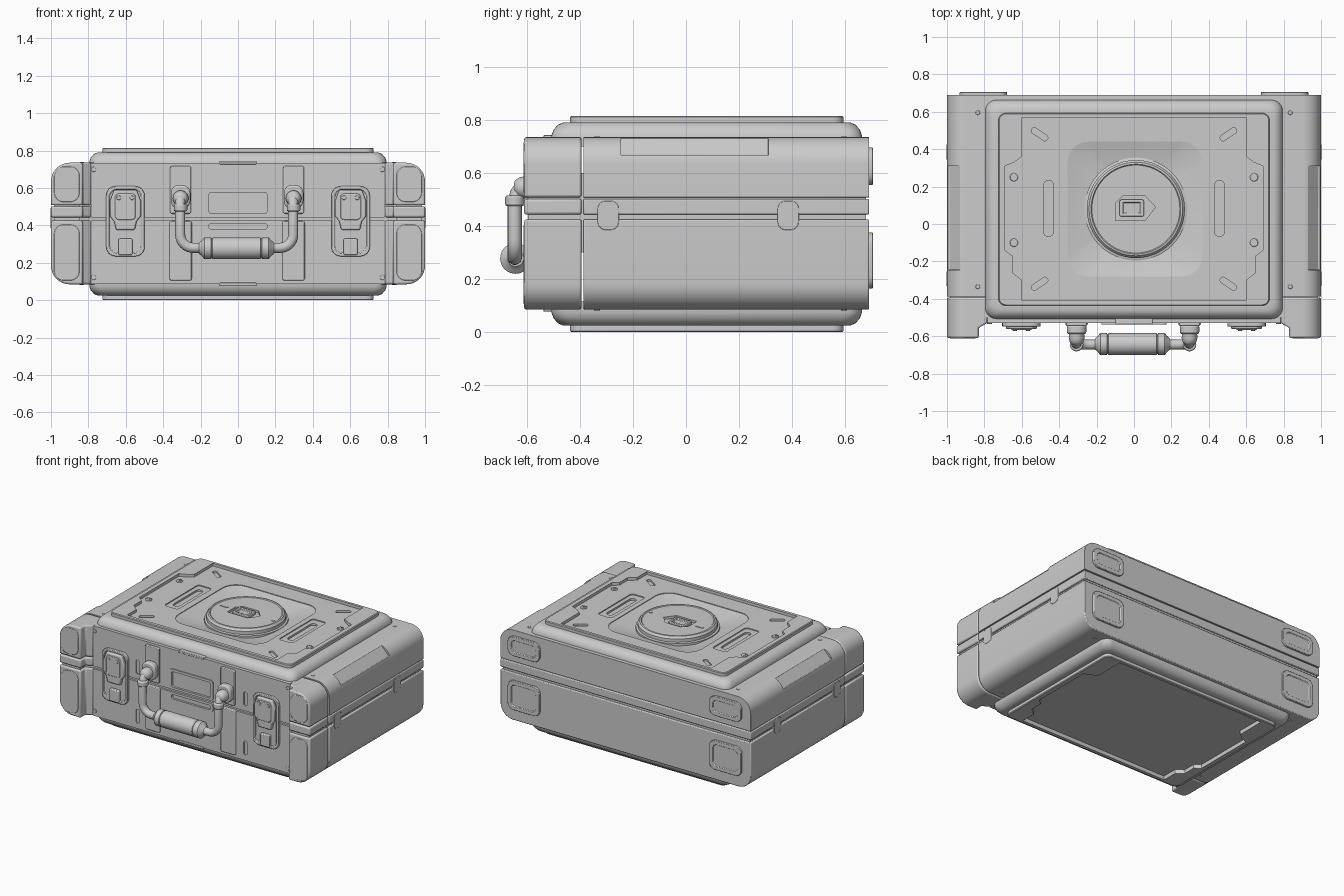
import bpy, bmesh
from math import sin, cos, pi, atan2, hypot

if "Cube" in bpy.data.objects:
    bpy.data.objects.remove(bpy.data.objects["Cube"])


# ---------- helpers ----------
def rrect(cx, cy, w, h, r, n=6):
    """Rounded rectangle, counter-clockwise points."""
    pts = []
    for i, (sx, sy) in enumerate([(1, 1), (-1, 1), (-1, -1), (1, -1)]):
        for k in range(n + 1):
            a = pi / 2 * (i + k / n)
            pts.append((cx + sx * (w / 2 - r) + r * cos(a), cy + sy * (h / 2 - r) + r * sin(a)))
    return pts


def circle(cx, cy, r, n=32):
    return [(cx + r * cos(2 * pi * k / n), cy + r * sin(2 * pi * k / n)) for k in range(n)]


def turn(pts, cx, cy, a):
    return [(cx + x * cos(a) - y * sin(a), cy + x * sin(a) + y * cos(a)) for x, y in pts]


def loft(name, rings, axis='z', bevel=0, seg=2):
    """Skin a stack of (points, level) rings and cap both ends."""
    place = {'z': lambda u, v, w: (u, v, w), 'y': lambda u, v, w: (u, w, v),
             'x': lambda u, v, w: (w, u, v)}[axis]
    bm = bmesh.new()
    rows = [[bm.verts.new(place(u, v, w)) for u, v in pts] for pts, w in rings]
    for a, b in zip(rows, rows[1:]):
        for i in range(len(a)):
            j = (i + 1) % len(a)
            bm.faces.new((a[i], a[j], b[j], b[i]))
    bm.faces.new(rows[0])
    bm.faces.new(rows[-1])
    bmesh.ops.recalc_face_normals(bm, faces=bm.faces)
    me = bpy.data.meshes.new(name)
    bm.to_mesh(me)
    bm.free()
    ob = bpy.data.objects.new(name, me)
    bpy.context.collection.objects.link(ob)
    if bevel:
        add_bevel(ob, bevel, seg)
    return ob


def prism(name, pts, a, b, axis='z', bevel=0, seg=2):
    return loft(name, [(pts, a), (pts, b)], axis, bevel, seg)


def add_bevel(ob, w, seg=2):
    m = ob.modifiers.new("Bevel", 'BEVEL')
    m.width, m.segments, m.limit_method, m.angle_limit = w, seg, 'ANGLE', 0.7


def cut(ob, cutter):
    m = ob.modifiers.new("Cut", 'BOOLEAN')
    m.operation, m.solver, m.object = 'DIFFERENCE', 'EXACT', cutter
    bpy.context.view_layer.objects.active = ob
    bpy.ops.object.modifier_apply(modifier=m.name)
    bpy.data.objects.remove(cutter)


def mirrored(pts):
    """Complete a right-half outline across x = 0."""
    return pts + [(-x, y) for x, y in reversed(pts)]


# ---------- shells: lower tray, lid rim, lid ----------
def side_arc(z, s, r=0.1, n=8):
    """Right-hand rounded corner; s=1 top, s=-1 bottom."""
    return [(1 - r + r * cos(pi / 2 * k / n), z - s * r + s * r * sin(pi / 2 * k / n)) for k in range(n + 1)]


shells = {"lower_tray": mirrored([(1, .425)] + side_arc(.085, -1)),
          "lid_rim": mirrored([(1, .443), (1, .502)]),
          "lid": mirrored([(1, .508)] + side_arc(.735, 1))}
front_gap = mirrored([(.83, -.7), (.83, -.555), (.785, -.53), (.785, -.505)])
for name, prof in shells.items():
    main = prism(name, prof, -.387, .69, 'y')
    bumper = prism(name + "_bumpers", prof, -.61, -.393, 'y')
    cut(bumper, prism("cutter", front_gap, -.1, 1))
    if name == "lid":  # grip recesses on the upper side edges
        for s in (1, -1):
            rec = [(.93, .8), (.93, .728), (.985, .668), (1.1, .66), (1.1, .8)]
            cut(main, prism("cutter", [(s * x, z) for x, z in rec], -.245, .31, 'y'))
    add_bevel(main, .006)
    add_bevel(bumper, .009)
core = mirrored([(.985, .678), (.985, -.595), (.845, -.595), (.845, -.54), (.78, -.515)])
prism("seam_core", core, .3, .6)

# ---------- top and bottom raised platforms ----------
cy = .078
tray_half = [(.6, .57), (.6, .36), (.64, .33), (.69, .31), (.69, -.14), (.65, -.17),
             (.65, -.26), (.6, -.3), (.6, -.41)]


def platform(name, zf, depth):
    steps = [(1.59, 1.17, .06, .70), (1.59, 1.17, .06, .74), (1.575, 1.155, .06, .762),
             (1.54, 1.12, .055, .782), (1.50, 1.08, .05, .79), (1.45, 1.03, .04, .79),
             (1.45, 1.03, .04, .81), (1.44, 1.02, .035, .815)]
    ob = loft(name, [(rrect(0, cy, w, h, r), zf(z)) for w, h, r, z in steps])
    cut(ob, prism("cutter", mirrored(tray_half), zf(.815 - depth), zf(.9)))
    return ob


bottom = platform("bottom_platform", lambda z: .815 - z, .028)
top = platform("top_platform", lambda z: z, .02)

# dial pocket: rounded square running down to a circle
sq = rrect(0, 0, .72, .72, .11)
ring = [(.285 * x / hypot(x, y), .285 * y / hypot(x, y)) for x, y in sq]
shift = lambda pts, k=1: [(k * x + .005, k * y + .08) for x, y in pts]
cut(top, loft("cutter", [(shift(ring), .752), (shift(sq), .79), (shift(sq), .84)]))

# slots in the top panel
for s in (1, -1):
    cut(top, prism("cutter", rrect(s * .457, .083, .11, .39, .02), .788, .85))
    cut(top, prism("cutter", rrect(s * .457, .083, .05, .3, .024), .775, .84))
    for y, a in ((.48, .6), (-.32, -.6)):
        slot = turn(rrect(0, 0, .1, .032, .015), s * .505, y, s * a)
        cut(top, prism("cutter", slot, .782, .84))
    for y in (.25, -.1):
        prism("panel_screw", circle(s * .642, y, .022, 20), .79, .802, bevel=.004)
        prism("panel_screw_bar", turn(rrect(0, 0, .034, .006, .001, 1), s * .642, y, .8), .795, .804)

# dial
dial = loft("dial", [(circle(.01, .08, r, 64), z) for r, z in
                     ((.275, .74), (.275, .768), (.262, .772), (.262, .795), (.25, .81), (.24, .812),
                      (.235, .807))])
cut(dial, prism("cutter", [(-.1, .02), (.06, .02), (.115, .09), (.06, .15), (-.06, .15), (-.1, .11)],
                .79, .85))
key = prism("dial_key", rrect(-.012, .085, .13, .09, .01), .78, .81, bevel=.004)
cut(key, prism("cutter", rrect(-.012, .085, .095, .06, .006), .797, .85))
for x in (-.165, .225):
    prism("dial_mark", rrect(x, .08, .06 if x < 0 else .02, .018, .006), .8, .811)

# ---------- front panels ----------
rect = lambda x0, x1, z0, z1, r=.012: rrect((x0 + x1) / 2, (z0 + z1) / 2, x1 - x0, z1 - z0, r, 4)
panels = (("lid_front", .443, .734, (.46, .58), (.48, .58)), ("tray_front", .086, .425, (.375, .415), (.125, .225)))
for name, z0, z1, hole, slot in panels:
    ob = prism(name, rect(-.785, .785, z0, z1, .002), -.53, -.49, 'y')
    cut(ob, prism("cutter", rect(-.16, .16, *hole), -.6, -.502, 'y'))
    for s in (1, -1):
        cut(ob, prism("cutter", rrect(s * .43, sum(slot) / 2, .028, .1, .013), -.6, -.522, 'y'))
    frame = prism(name + "_pocket_frame", rect(-.175, .175, hole[0] - .012, hole[1] + .014, .02), -.537, -.525, 'y')
    cut(frame, prism("cutter", rect(-.155, .155, hole[0] + .004, hole[1] - .004), -.6, -.4, 'y'))
    edge = z1 if z0 > .4 else z0
    prism(name + "_edge_tab", rect(-.1, .1, edge - .008, edge + .008, .006), -.537, -.5, 'y', .003)

for s in (1, -1):
    # latches
    x = s * .602
    base = prism("latch_frame", rrect(x, .422, .205, .375, .05), -.548, -.525, 'y')
    cut(base, prism("cutter", rrect(x, .422, .17, .34, .04), -.6, -.536, 'y'))
    add_bevel(base, .004)
    lever = [(-.05, .375), (.05, .375), (.06, .42), (.083, .45), (.083, .53), (.06, .59), (-.06, .59),
             (-.083, .53), (-.083, .45), (-.06, .42)]
    prism("latch_lever", [(x + u, z) for u, z in lever], -.562, -.53, 'y', .008)
    prism("latch_lever_face", rect(x - .055, x + .055, .43, .57, .02), -.567, -.55, 'y', .004)
    for u in (-.035, .035):
        prism("latch_rivet", circle(x + u, .548, .012, 16), -.571, -.55, 'y', .002)
    prism("latch_catch", rect(x - .038, x + .038, .242, .33, .01), -.558, -.53, 'y', .006)
    # handle mounts
    x = s * .302 - .005
    prism("mount_upper", rect(x - .056, x + .056, .462, .718), -.545, -.52, 'y', .005)
    prism("mount_lower", rect(x - .06, x + .06, .105, .425), -.54, -.52, 'y', .005)
    prism("mount_block", rect(x - .052, x + .052, .49, .615, .04), -.588, -.54, 'y', .01)
    loft("handle_pivot", [(circle(x, .545, r, 28), y) for r, y in
                          ((.04, -.57), (.042, -.61), (.036, -.632), (.024, -.645), (.012, -.648))], 'y')
    prism("handle_collar", circle(x, -.645, .036, 24), .475, .515, bevel=.008)
    # fixing screws on the front and the top
    for z in (.7, .122):
        prism("front_screw", circle(s * .772, z, .014, 16), -.534, -.52, 'y', .002)
    for y in (.595, -.335):
        prism("top_screw", circle(s * .835, y, .012, 16), .72, .738, bevel=.002)
        prism("bottom_screw", circle(s * .835, y, .012, 16), .082, .1, bevel=.002)
    # bumper face pads
    prism("bumper_pad_upper", rect(s * .915 - .068, s * .915 + .068, .525, .715, .05), -.613, -.6, 'y', .003)
    prism("bumper_pad_lower", rect(s * .915 - .068, s * .915 + .068, .105, .405, .05), -.613, -.6, 'y', .003)
    # rear feet
    for z0, z1 in ((.555, .695), (.165, .375)):
        foot = prism("rear_foot", rect(s * .805 - .127, s * .805 + .127, z0, z1, .045), .68, .705, 'y')
        cut(foot, prism("cutter", rect(s * .805 - .098, s * .805 + .098, z0 + .028, z1 - .028, .03), .699, .8, 'y'))
        add_bevel(foot, .005)
    # side hinges
    for y in (-.293, .385):
        prism("side_hinge", rrect(y, .44, .08, .11, .03), s * .97, s * 1.002, 'x', .003)

# ---------- carrying handle ----------
half = [(.3, -.615, .55), (.302, -.636, .525), (.302, -.645, .49)]
half += [(.232 + .07 * cos(a), -.645, .35 - .07 * sin(a)) for a in (pi / 2 * k / 8 for k in range(9))]
path = half + [(-x, y, z) for x, y, z in reversed(half)]
cu = bpy.data.curves.new("handle_bar", 'CURVE')
cu.dimensions, cu.bevel_depth, cu.bevel_resolution, cu.use_fill_caps = '3D', .027, 5, True
sp = cu.splines.new('POLY')
sp.points.add(len(path) - 1)
for p, (x, y, z) in zip(sp.points, path):
    p.co = (x - .007, y, z, 1)
bar = bpy.data.objects.new("handle_bar", cu)
bpy.context.collection.objects.link(bar)
bpy.context.view_layer.objects.active = bar
bar.select_set(True)
bpy.ops.object.convert(target='MESH')
grip = [(.03, -.2), (.045, -.182), (.054, -.177), (.058, -.172), (.058, -.137), (.052, -.134)]
loft("handle_grip", [(circle(-.642, .278, r, 36), s * w - .008)
                     for s, part in ((1, grip), (-1, grip[::-1]))
                     for r, w in part], 'x')
prism("handle_grip_sleeve", circle(-.642, .278, .058, 36), -.138, .122, 'x', .003)

# ---------- shading ----------
bpy.ops.object.select_all(action='SELECT')
bpy.ops.object.shade_smooth_by_angle(angle=.6)
